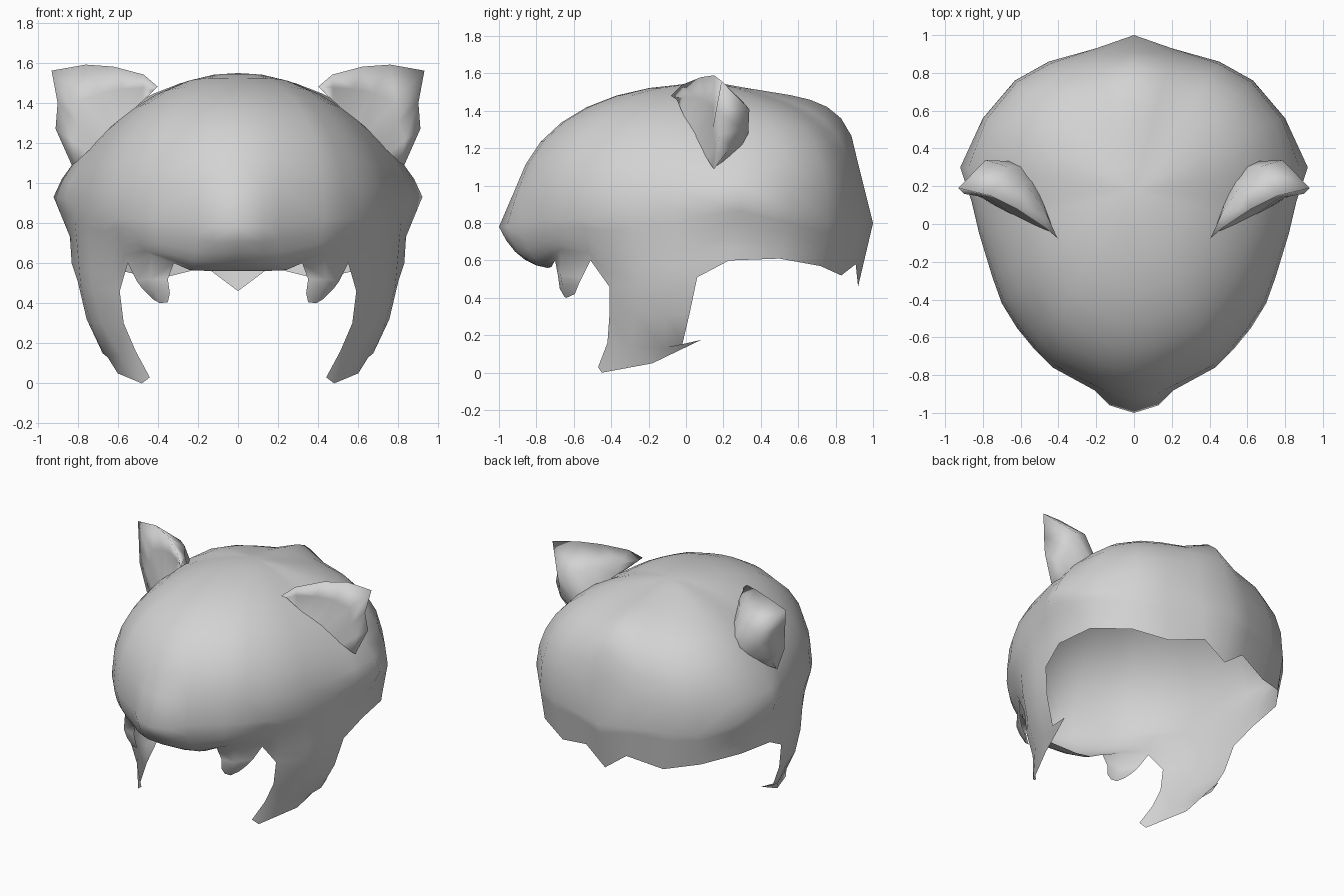
import bpy, bmesh, math
from mathutils import Vector as V

if "Cube" in bpy.data.objects:
    bpy.data.objects.remove(bpy.data.objects["Cube"])

grey = bpy.data.materials.new("plain grey")
grey.diffuse_color = (0.65, 0.65, 0.65, 1)
grey.use_nodes = True
grey.node_tree.nodes["Principled BSDF"].inputs["Base Color"].default_value = grey.diffuse_color


def add_grid(bm, rows, flip=False):
    """Skin a list of equally long point rows with quads."""
    vs = [[bm.verts.new(p) for p in row] for row in rows]
    for a, b in zip(vs, vs[1:]):
        for i in range(len(a) - 1):
            f = [a[i], b[i], b[i + 1], a[i + 1]]
            bm.faces.new(f[::-1] if flip else f)
    return vs


def finish(name, bm):
    """Weld, shade smooth and mirror to the other side."""
    bmesh.ops.remove_doubles(bm, verts=bm.verts, dist=0.0005)
    me = bpy.data.meshes.new(name)
    bm.to_mesh(me)
    bm.free()
    me.materials.append(grey)
    for p in me.polygons:
        p.use_smooth = True
    ob = bpy.data.objects.new(name, me)
    bpy.context.collection.objects.link(ob)
    m = ob.modifiers.new("mirror", 'MIRROR')
    m.use_clip = True
    m.merge_threshold = 0.001
    return ob


# Hood: widest outline, front to back along one side
outline = [(0, -.925, .78), (.12, -.91, .78), (.21, -.87, .80), (.43, -.76, .82),
           (.53, -.66, .82), (.62, -.55, .82), (.70, -.42, .83), (.75, -.28, .85),
           (.82, -.05, .88), (.84, .12, .92), (.85, .29, .93), (.79, .56, .85),
           (.63, .76, .80), (.45, .86, .80), (.20, .91, .80), (0, .93, .80)]
# Hood: open lower rim, same columns
rim = [(0, -.74, .56), (.13, -.74, .56), (.24, -.72, .565), (.32, -.70, .60),
       (.43, -.67, .64), (.55, -.51, .60), (.59, -.41, .46), (.73, -.26, .48),
       (.785, -.06, .49), (.80, .06, .51), (.83, .23, .60), (.79, .50, .61),
       (.62, .72, .57), (.40, .83, .52), (.16, .90, .58), (0, .92, .46)]
# Snout, side corner and nape point pushed out of the outline
bump = {0: (0, -.075), 1: (.01, -.05), 2: (0, -.01), 9: (.02, 0), 10: (.07, .01),
        11: (.01, 0), 14: (0, .02), 15: (0, .07)}
crown = V((0, .18, 1.548))
UP, DOWN = 9, 5

columns = []
for i, (o, r) in enumerate(zip(outline, rim)):
    o, r = V(o), V(r)
    push = V((*bump.get(i, (0, 0)), 0))
    fore = max(0, min(1, (.1 - o.y) / .9))       # forehead is fuller
    rear = max(0, min(1, (o.y - .2) / .6))       # back slopes, then drops steeply
    power = 1.75 + .62 * fore + .7 * rear + {14: .2, 15: 1.1}.get(i, 0)
    col = []
    for k in range(UP + 1):                      # dome
        u = math.sin(k / UP * math.pi / 2)
        h = max(0, 1 - u ** power) ** (1 / power)
        h -= .06 * rear * math.sin(math.pi * u)
        p = crown.lerp(o, u)
        p.z = o.z + (crown.z - o.z) * h
        col.append(p + push * max(0, 1 - (p.z - o.z) / .22))
    mid = o.lerp(r, .5)                          # muzzle curls under, rest is straight
    ctrl = mid.lerp(V((o.x, o.y, r.z)), .85 if i < 3 else .6 if i < 5 else 0)
    for k in range(1, DOWN + 1):
        t = k / DOWN
        p = o * (1 - t) ** 2 + ctrl * 2 * t * (1 - t) + r * t * t
        col.append(p + push * max(0, 1 - (o.z - p.z) / (.34 if i > 13 else .2)))
    columns.append(col)

bm = bmesh.new()
rows = list(zip(*columns))
vs = add_grid(bm, rows[1:])
top = bm.verts.new(crown)
for a, b in zip(vs[0], vs[0][1:]):
    bm.faces.new((top, a, b))

# Fangs: curved flaps hanging from the rim beside the muzzle
add_grid(bm, [rim[3:6],
              [(.35, -.685, .52), (.44, -.67, .52), (.505, -.555, .51)],
              [(.34, -.675, .45), (.42, -.66, .46), (.475, -.575, .47)],
              [(.35, -.65, .405), (.39, -.64, .40), (.425, -.595, .42)]])

# Cheek guards hanging from the rim
add_grid(bm, [rim[6:10],
              [(.57, -.41, .30), (.68, -.27, .30), (.735, -.10, .30), (.755, .02, .32)],
              [(.51, -.42, .16), (.59, -.30, .14), (.65, -.12, .13), (.675, -.02, .15)],
              [(.44, -.47, .03), (.48, -.45, .00), (.60, -.18, .05), (.655, .08, .175)]])
finish("hood", bm)

# Ears: front blending into the hood, sharp edge, rounded back
edge = [V(p) for p in [(.40, -.08, 1.48), (.47, -.02, 1.54), (.62, .08, 1.58),
                       (.76, .15, 1.59), (.93, .19, 1.56), (.90, .16, 1.40),
                       (.91, .18, 1.27), (.83, .15, 1.09)]]
front, cup, back, base = [], [], [], []
for i, e in enumerate(edge):
    t = i / (len(edge) - 1)
    s = math.sin(math.pi * t)
    line = V((.42, -.05, 1.46)).lerp(V((.81, .14, 1.10)), t)
    f = line + V((0, -.01 * s, 0))
    b = line + V((0, .28 * s, 0))
    front.append(f)
    cup.append(f.lerp(e, .5) + V((0, .03 * s, 0)))
    back.append(e.lerp(b, .5) + V((0, .08 * s, 0)))
    base.append(b)
bm = bmesh.new()
add_grid(bm, [front, cup, edge, back, base], flip=True)
finish("ears", bm)
